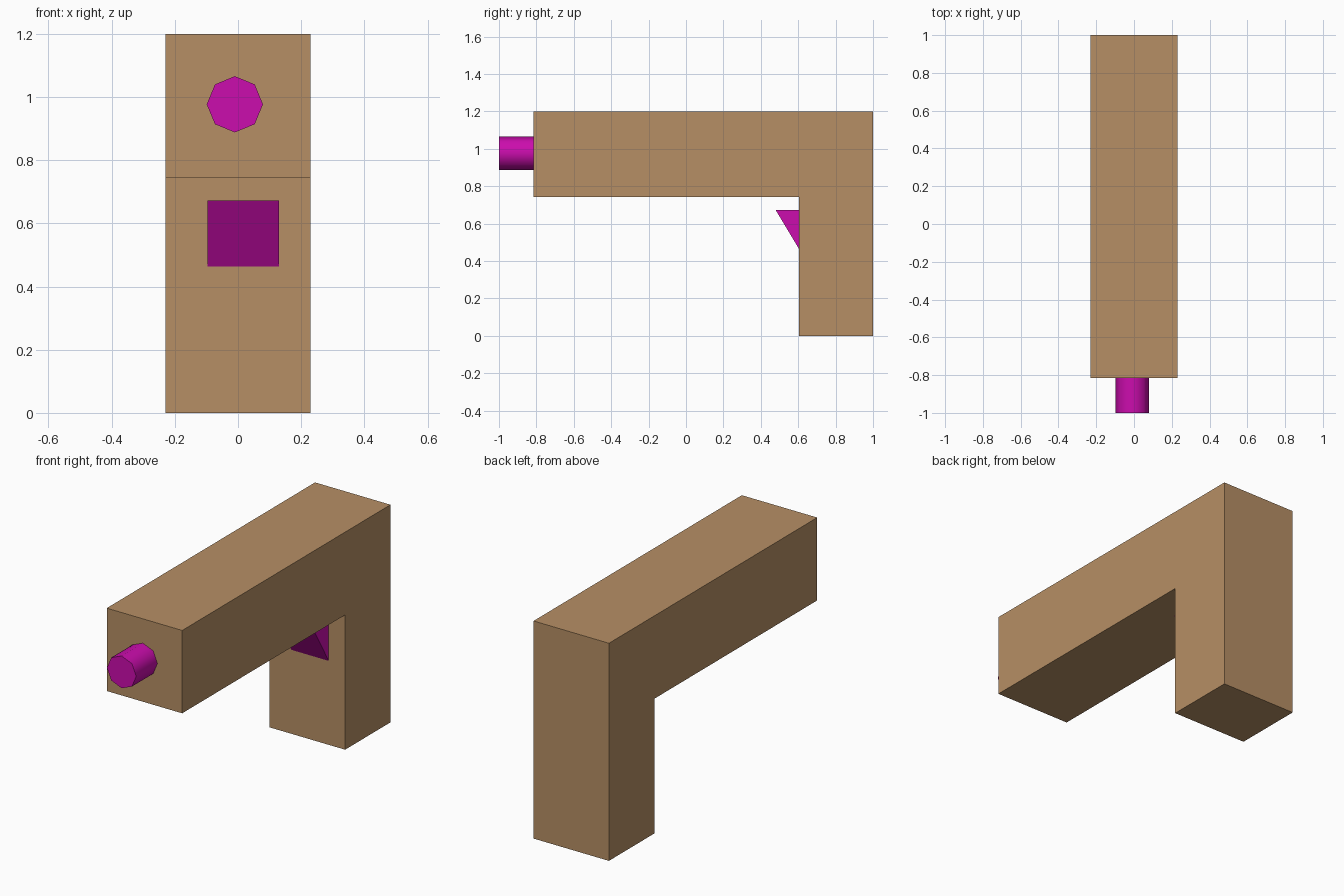
import bpy, bmesh, math
from mathutils import Matrix

if "Cube" in bpy.data.objects:
    bpy.data.objects.remove(bpy.data.objects["Cube"])


def material(name, color):
    m = bpy.data.materials.new(name)
    m.diffuse_color = (*color, 1)
    m.use_nodes = True
    m.node_tree.nodes["Principled BSDF"].inputs["Base Color"].default_value = m.diffuse_color
    return m


def add_object(name, bm, mat):
    bmesh.ops.recalc_face_normals(bm, faces=bm.faces)
    mesh = bpy.data.meshes.new(name)
    bm.to_mesh(mesh)
    bm.free()
    mesh.materials.append(mat)
    obj = bpy.data.objects.new(name, mesh)
    bpy.context.collection.objects.link(obj)
    return obj


def extrude_profile(name, yz, x0, x1, mat):
    """Side profile in (y, z), extruded across x."""
    bm = bmesh.new()
    face = bm.faces.new([bm.verts.new((x0, y, z)) for y, z in yz])
    ext = bmesh.ops.extrude_face_region(bm, geom=[face])
    moved = [v for v in ext["geom"] if isinstance(v, bmesh.types.BMVert)]
    bmesh.ops.translate(bm, verts=moved, vec=(x1 - x0, 0, 0))
    return add_object(name, bm, mat)


tan = material("tan", (0.47, 0.275, 0.13))
magenta = material("magenta", (0.60, 0.004, 0.42))

# Barrel block and grip as one L-shaped body
extrude_profile("body", [(-0.815, 1.2), (1, 1.2), (1, 0), (0.605, 0),
                         (0.605, 0.743), (-0.815, 0.743)], -0.23, 0.23, tan)

# Wedge trigger on the front of the grip
extrude_profile("trigger", [(0.48, 0.672), (0.605, 0.672), (0.605, 0.463)],
                -0.097, 0.13, magenta)

# Eight-sided muzzle, smooth sides with flat caps
bm = bmesh.new()
bmesh.ops.create_cone(bm, cap_ends=True, segments=8, radius1=0.089, radius2=0.089,
                      depth=0.185,
                      matrix=Matrix.Translation((-0.01, -0.9075, 0.977))
                      @ Matrix.Rotation(math.pi / 2, 4, 'X'))
for f in bm.faces:
    f.smooth = len(f.verts) == 4
for e in bm.edges:
    e.smooth = all(f.smooth for f in e.link_faces)
add_object("muzzle", bm, magenta)
